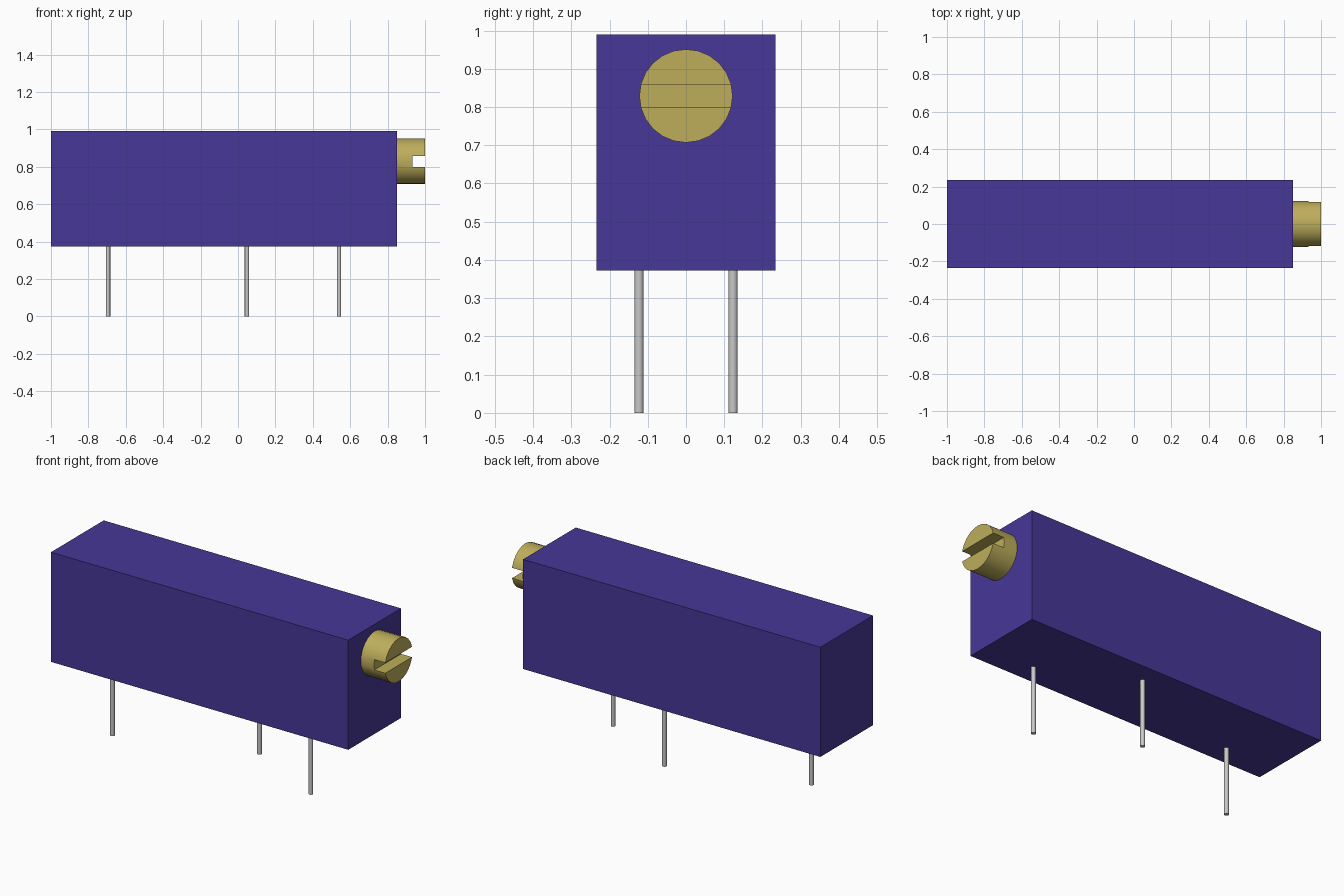
import bpy
import math

if "Cube" in bpy.data.objects:
    bpy.data.objects.remove(bpy.data.objects["Cube"], do_unlink=True)


def material(name, colour):
    mat = bpy.data.materials.new(name)
    mat.use_nodes = True
    mat.diffuse_color = (*colour, 1)
    mat.node_tree.nodes["Principled BSDF"].inputs["Base Color"].default_value = (*colour, 1)
    return mat


def box(name, low, high, mat):
    centre = [(a + b) / 2 for a, b in zip(low, high)]
    bpy.ops.mesh.primitive_cube_add(size=1, location=centre)
    obj = bpy.context.object
    obj.name = name
    obj.scale = [b - a for a, b in zip(low, high)]
    bpy.ops.object.transform_apply(location=False, rotation=False, scale=True)
    obj.data.materials.append(mat)
    return obj


def cylinder(name, radius, length, centre, mat, sides, rotation=(0, 0, 0)):
    bpy.ops.mesh.primitive_cylinder_add(vertices=sides, radius=radius, depth=length,
                                        location=centre, rotation=rotation)
    obj = bpy.context.object
    obj.name = name
    obj.data.materials.append(mat)
    return obj


purple = material("purple plastic", (0.063, 0.038, 0.31))
brass = material("brass", (0.51, 0.42, 0.105))
steel = material("pin metal", (0.58, 0.58, 0.58))

# Housing
BOTTOM, TOP, END = 0.373, 0.99, 0.85
box("housing", (-1, -0.234, BOTTOM), (END, 0.234, TOP), purple)

# Adjustment screw with a slot cut across its end
SCREW_Z = 0.829
screw = cylinder("adjustment_screw", 0.122, 1 - END, ((1 + END) / 2, 0, SCREW_Z),
                 brass, 24, (0, math.pi / 2, 0))
cutter = box("slot_cutter", (0.932, -0.2, SCREW_Z - 0.029), (1.1, 0.2, SCREW_Z + 0.029), brass)
cutter.hide_render = True
slot = screw.modifiers.new("slot", "BOOLEAN")
slot.operation = "DIFFERENCE"
slot.solver = "EXACT"
slot.object = cutter
bpy.ops.object.select_all(action="DESELECT")
screw.select_set(True)
bpy.context.view_layer.objects.active = screw
bpy.ops.object.modifier_apply(modifier=slot.name)
bpy.data.objects.remove(cutter, do_unlink=True)
bpy.ops.object.shade_smooth_by_angle(angle=math.radians(30))

# Staggered pins
for name, x, y in (("right_pin", -0.695, -0.123),
                   ("middle_pin", 0.048, 0.123),
                   ("left_pin", 0.54, -0.123)):
    cylinder(name, 0.012, BOTTOM, (x, y, BOTTOM / 2), steel, 16)
    bpy.ops.object.shade_smooth_by_angle(angle=math.radians(30))
